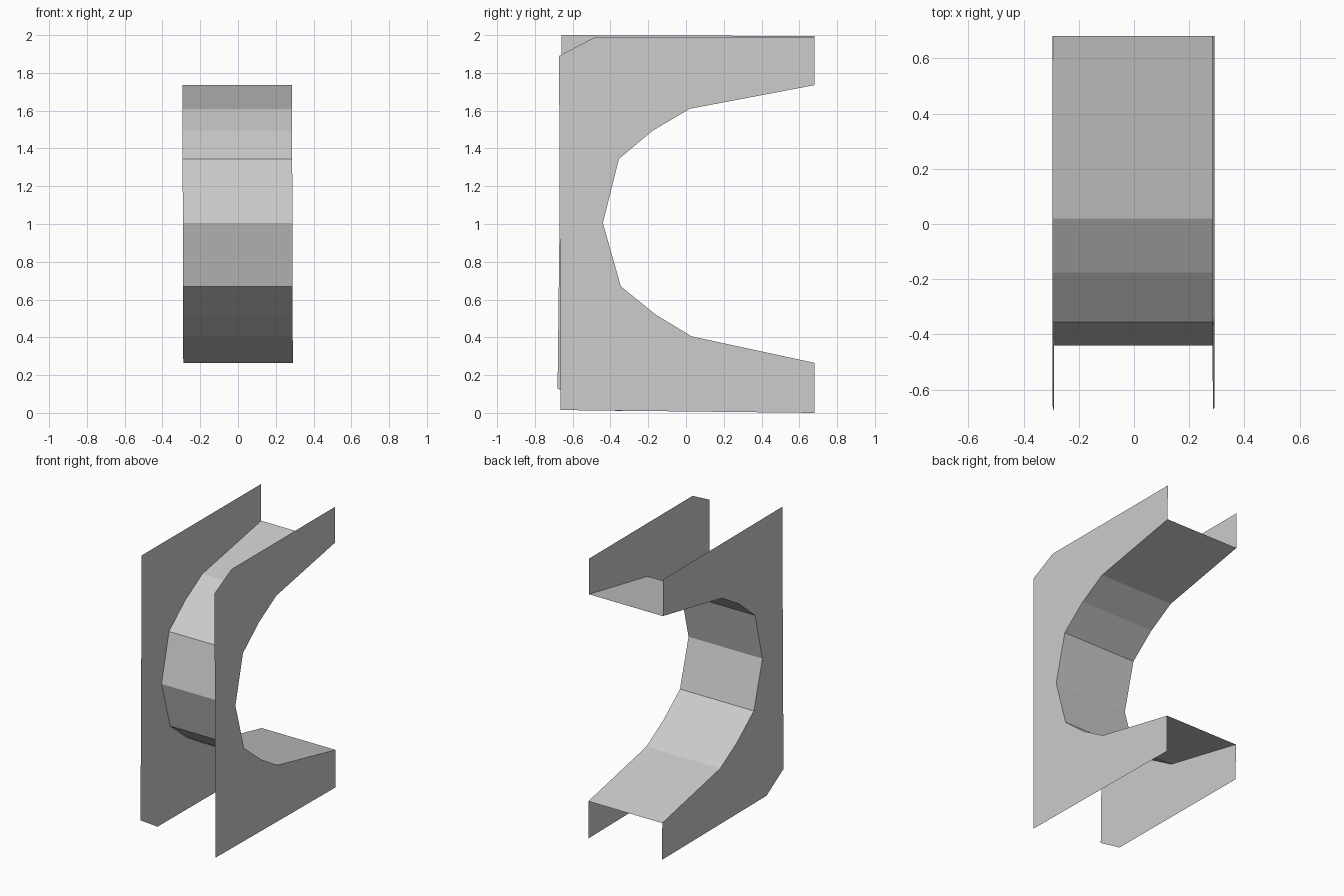
import bpy, bmesh

if "Cube" in bpy.data.objects:
    bpy.data.objects.remove(bpy.data.objects["Cube"])

# Inner C-shaped profile as (y, z), top arm to bottom arm
ARCH = [(0.68, 1.735), (0.02, 1.61), (-0.175, 1.495), (-0.355, 1.345), (-0.44, 1.005),
        (-0.345, 0.67), (-0.16, 0.52), (0.03, 0.405), (0.68, 0.265)]

# Outer outlines, from the bottom arm tip round the front to the top arm tip
LEFT_OUTER = [(0.68, 0.005), (-0.49, 0.012), (-0.68, 0.13), (-0.658, 2.0), (0.68, 1.995)]
RIGHT_OUTER = [(0.68, 0.0), (-0.665, 0.015), (-0.672, 1.89), (-0.48, 1.99), (0.68, 1.988)]


def left_x(z):
    return -0.289 - 0.003 * z


def right_x(z):
    return 0.291 - 0.003 * z


def build(name, faces):
    bm = bmesh.new()
    for pts in faces:
        bm.faces.new([bm.verts.new(p) for p in pts])
    bmesh.ops.remove_doubles(bm, verts=bm.verts, dist=1e-5)
    mesh = bpy.data.meshes.new(name)
    bm.to_mesh(mesh)
    bm.free()
    obj = bpy.data.objects.new(name, mesh)
    bpy.context.collection.objects.link(obj)
    return obj


# Thin side plates, each with one clipped corner
build("left_side_plate", [[(left_x(z), y, z) for y, z in reversed(ARCH + LEFT_OUTER)]])
build("right_side_plate", [[(right_x(z), y, z) for y, z in ARCH + RIGHT_OUTER]])

# Faceted strip joining the plates along the C-shaped opening
strip = []
for (y0, z0), (y1, z1) in zip(ARCH, ARCH[1:]):
    strip.append([(left_x(z0), y0, z0), (left_x(z1), y1, z1),
                  (right_x(z1), y1, z1), (right_x(z0), y0, z0)])
build("inner_arch_strip", strip)
